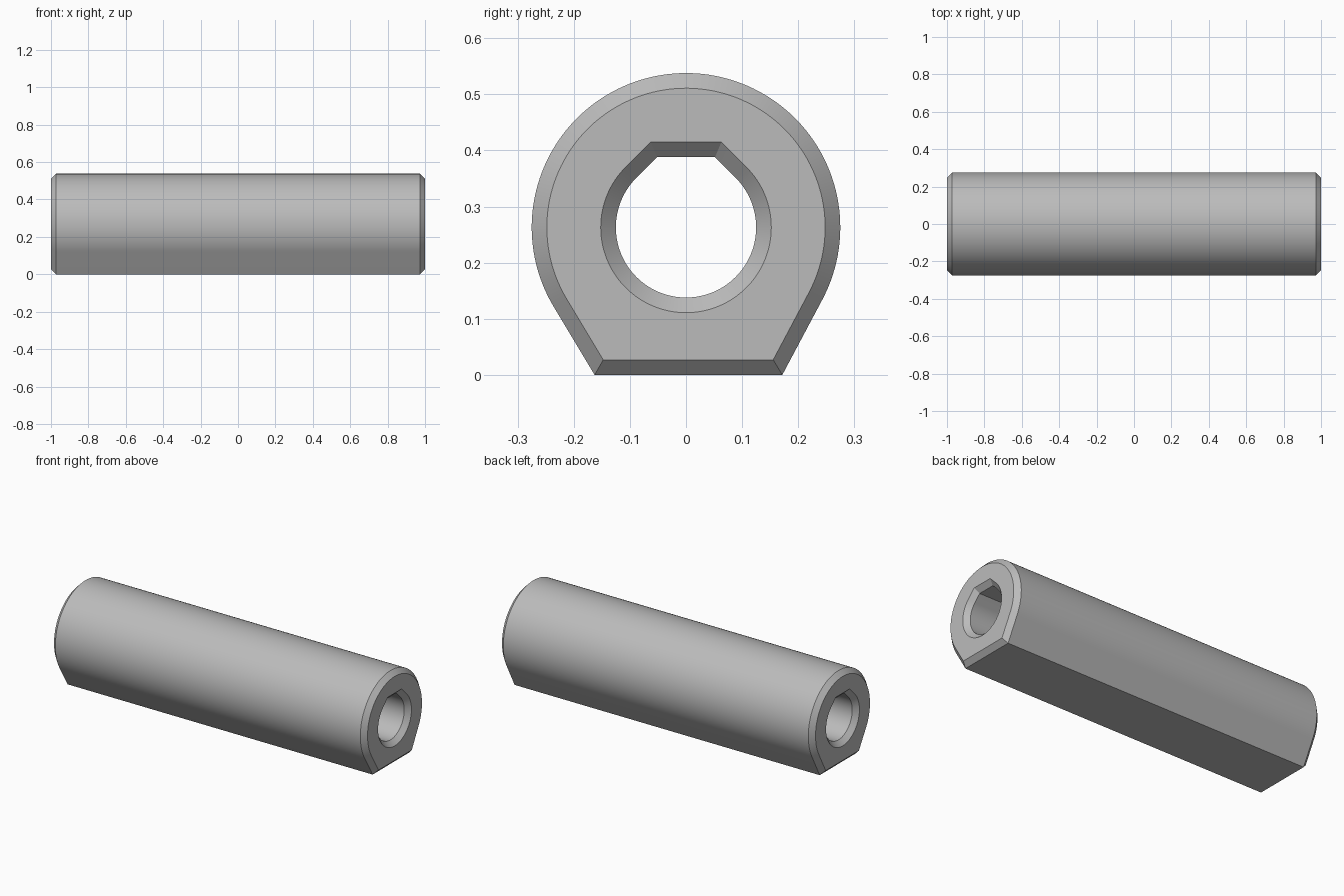
import bpy
import bmesh
from math import sin, cos, radians

cube = bpy.data.objects.get("Cube")
if cube:
    bpy.data.objects.remove(cube, do_unlink=True)

HALF_LENGTH = 1.0
AXIS_Z = 0.263
CHAMFER = 0.027
ARC_STEPS = 96


def arc(radius, start, end):
    """Points (y, z) on an arc round the tube axis, angles in degrees."""
    angles = [radians(start + (end - start) * i / ARC_STEPS) for i in range(ARC_STEPS + 1)]
    return [(radius * cos(a), AXIS_Z + radius * sin(a)) for a in angles]


def tangent_at(radius, angle, z):
    """Point at height z on the line touching the arc at the given angle."""
    a = radians(angle)
    return ((radius - (z - AXIS_Z) * sin(a)) / cos(a), z)


def outer_profile(inset):
    """Round body with straight flanks running down to a flat foot."""
    r = 0.275 - inset
    left = tangent_at(r, -28, inset)
    right = tangent_at(r, -31, inset)
    return arc(r, -28, 208 + 3) + [(-right[0], inset), left]


def bore_profile(grow):
    """Round bore with a flat-topped, sloping roof."""
    r = 0.125 + grow
    roof = tangent_at(r, 45, AXIS_Z + r)
    return arc(r, 45, -225) + [(-roof[0], roof[1]), roof]


def skin(bm, profile, offset):
    """Skin a profile along x with chamfered ends; return the two end loops."""
    x_in = HALF_LENGTH - CHAMFER
    stations = [(-HALF_LENGTH, offset), (-x_in, 0), (x_in, 0), (HALF_LENGTH, offset)]
    rings = [[bm.verts.new((x, y, z)) for y, z in profile(d)] for x, d in stations]
    for a, b in zip(rings, rings[1:]):
        for i in range(len(a)):
            j = (i + 1) % len(a)
            bm.faces.new((a[i], a[j], b[j], b[i]))
    return rings[0], rings[-1]


def loop_edges(bm, ring):
    return [bm.edges.get((ring[i - 1], ring[i])) for i in range(len(ring))]


# Body and through bore
bm = bmesh.new()
outer_ends = skin(bm, outer_profile, CHAMFER)
bore_ends = skin(bm, bore_profile, CHAMFER)

# Flat ring faces at both ends
for outer, bore, direction in zip(outer_ends, bore_ends, (-1, 1)):
    edges = loop_edges(bm, outer) + loop_edges(bm, bore)
    bmesh.ops.triangle_fill(bm, edges=edges, use_beauty=True, normal=(direction, 0, 0))
bmesh.ops.recalc_face_normals(bm, faces=bm.faces)

mesh = bpy.data.meshes.new("bored_spacer")
bm.to_mesh(mesh)
bm.free()
spacer = bpy.data.objects.new("bored_spacer", mesh)
bpy.context.collection.objects.link(spacer)

# Plain grey
grey = bpy.data.materials.new("plain_grey")
grey.use_nodes = True
colour = (0.5, 0.5, 0.5, 1)
grey.diffuse_color = colour
grey.node_tree.nodes["Principled BSDF"].inputs["Base Color"].default_value = colour
mesh.materials.append(grey)

bpy.ops.object.select_all(action="DESELECT")
spacer.select_set(True)
bpy.context.view_layer.objects.active = spacer
bpy.ops.object.shade_smooth_by_angle(angle=radians(30))
